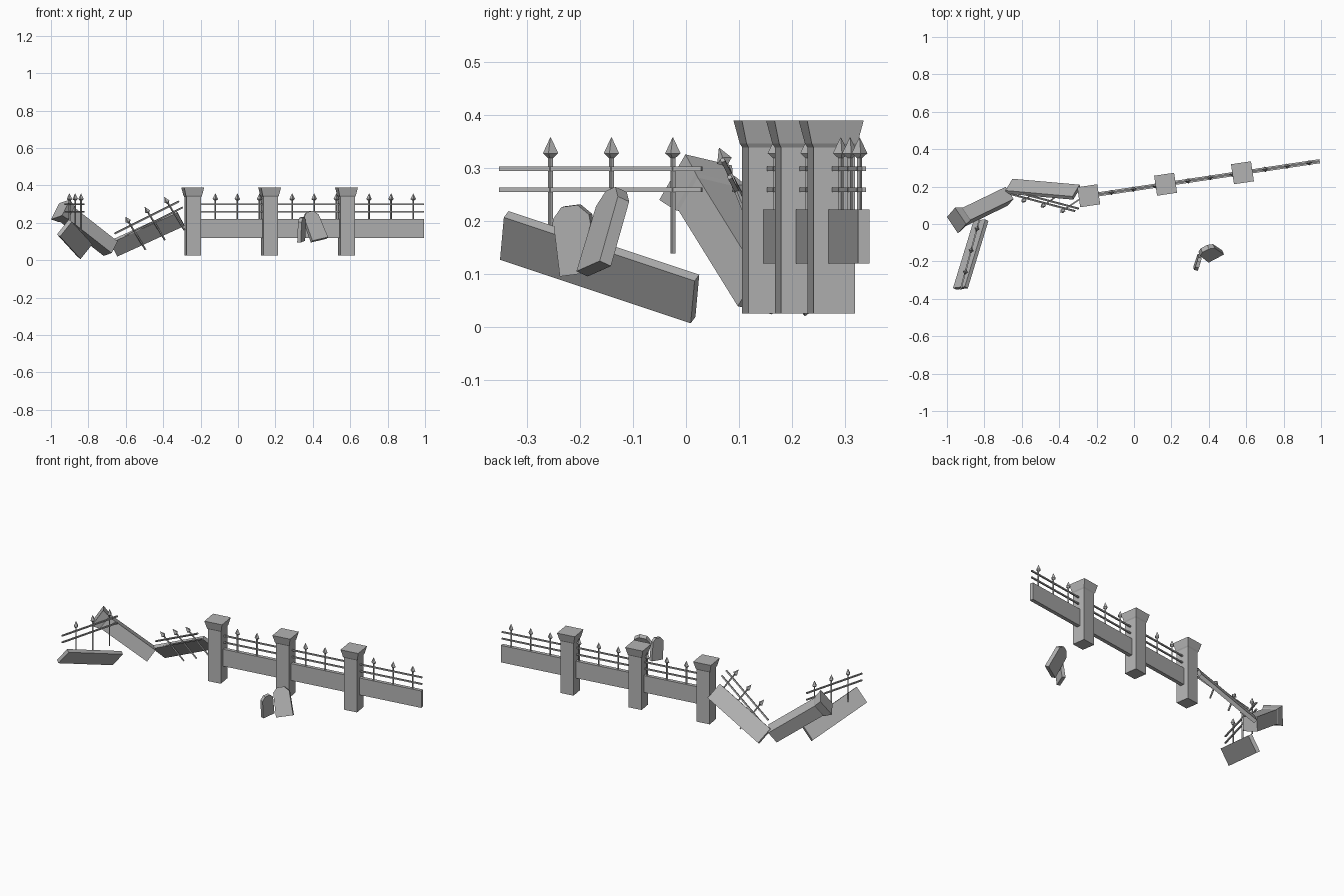
import bpy, bmesh, math
from mathutils import Matrix, Vector

cube = bpy.data.objects.get("Cube")
if cube:
    bpy.data.objects.remove(cube)

stone = bpy.data.materials.new("weathered_grey")
stone.use_nodes = True
GREY = (0.45, 0.45, 0.45, 1)
stone.diffuse_color = GREY
stone.node_tree.nodes["Principled BSDF"].inputs["Base Color"].default_value = GREY


def frame(origin, along, up):
    """Placement whose x runs along the part and whose z is its upward side."""
    x = Vector(along).normalized()
    y = Vector(up).cross(x).normalized()
    z = x.cross(y)
    m = Matrix((x, y, z)).transposed().to_4x4()
    m.translation = Vector(origin)
    return m


def finish(name, bm, place):
    bmesh.ops.recalc_face_normals(bm, faces=bm.faces)
    mesh = bpy.data.meshes.new(name)
    bm.to_mesh(mesh)
    bm.free()
    mesh.materials.append(stone)
    obj = bpy.data.objects.new(name, mesh)
    obj.matrix_world = place
    bpy.context.collection.objects.link(obj)


def add_box(bm, size, centre=(0, 0, 0)):
    m = Matrix.Translation(centre) @ Matrix.Diagonal((*size, 1))
    bmesh.ops.create_cube(bm, size=1, matrix=m)


def add_stack(bm, rings, turn=0, x=0):
    """Four-sided rings of (radius, height) joined into one solid."""
    loops = []
    for r, z in rings:
        loops.append([bm.verts.new((x + r * math.cos(turn + k * math.pi / 2),
                                    r * math.sin(turn + k * math.pi / 2), z))
                      for k in range(4)])
    for a, b in zip(loops, loops[1:]):
        for k in range(4):
            j = (k + 1) % 4
            bm.faces.new((a[k], a[j], b[j], b[k]))
    bm.faces.new(loops[0])
    bm.faces.new(loops[-1])


def pillar(name, place):
    """Square shaft with a flared cap, base at the origin."""
    bm = bmesh.new()
    widths = [(0.079, 0), (0.079, 0.313), (0.087, 0.32), (0.108, 0.364)]
    add_stack(bm, [(w / math.sqrt(2), z) for w, z in widths], math.pi / 4)
    finish(name, bm, place)


LENGTH = 0.395


def panel(name, place):
    bm = bmesh.new()
    add_box(bm, (LENGTH, 0.022, 0.102))
    finish(name, bm, place)


def railing(name, place):
    """Two rails and three spear-headed bars, origin at the panel centre."""
    bm = bmesh.new()
    for z in (0.088, 0.128):
        add_box(bm, (LENGTH, 0.008, 0.008), (0, 0, z))
    bar = [(0.005, -0.032), (0.005, 0.148), (0.015, 0.157), (0.0005, 0.187)]
    for x in (-0.098, 0.021, 0.141):
        add_stack(bm, bar, 0, x)
    finish(name, bm, place)


def slab(name, place, scale, thickness):
    """Upright slab with clipped top corners."""
    bm = bmesh.new()
    half = [(0.048, -0.081), (0.045, 0.055), (0.02, 0.081)]
    outline = half + [(-x, z) for x, z in reversed(half)]
    face = bm.faces.new([bm.verts.new((x * scale, -thickness / 2, z * scale))
                         for x, z in outline])
    out = bmesh.ops.extrude_face_region(bm, geom=[face])
    moved = [v for v in out["geom"] if isinstance(v, bmesh.types.BMVert)]
    bmesh.ops.translate(bm, verts=moved, vec=(0, thickness, 0))
    finish(name, bm, place)


# Standing fence: three bays, each a pillar, a panel and a railing
UP = (0, 0, 1)
line = Vector((0.411, 0.0615, 0))
first = Vector((-0.242, 0.151, 0))
for i, side in enumerate(("right", "middle", "left")):
    post = first + line * i
    pillar(side + "_pillar", frame(post + Vector((0, 0, 0.025)), line, UP))
    bay = frame(post + line.normalized() * 0.22 + Vector((0, 0, 0.17)), line, UP)
    panel(side + "_panel", bay)
    railing(side + "_railing", bay)

# Collapsed bay leaning against the first pillar
panel("sagging_panel", frame((-0.487, 0.186, 0.143), (0.907, -0.08, 0.413), (-0.3, -0.6, 0.7)))
railing("sagging_railing", frame((-0.425, 0.157, 0.125), (0.87, -0.23, 0.436), (-0.44, -0.345, 0.83)))

# Toppled pillar
axis = Vector((-0.735, -0.356, 0.575)).normalized()
side_dir = Vector((0.4, 0.455, 0.79))
side_dir -= axis * side_dir.dot(axis)
pillar("toppled_pillar", frame((-0.681, 0.148, 0.062), side_dir, axis))

# Far broken bay
panel("fallen_panel", frame((-0.873, -0.163, 0.112), (0.11, 0.36, -0.12), (0.07, 0.01, 0.087)))
railing("loose_railing", frame((-0.876, -0.161, 0.17), (0.26, 0.966, 0), UP))

# Two leaning slabs in front of the fence
slab("large_slab", frame((0.407, -0.153, 0.182), (0.085, 0.045, 0.02), (-0.02, 0.06, 0.15)), 1, 0.025)
slab("small_slab", frame((0.34, -0.208, 0.164), (0.3, 0.92, 0.12), (0, -0.24, 0.97)), 0.8, 0.02)
